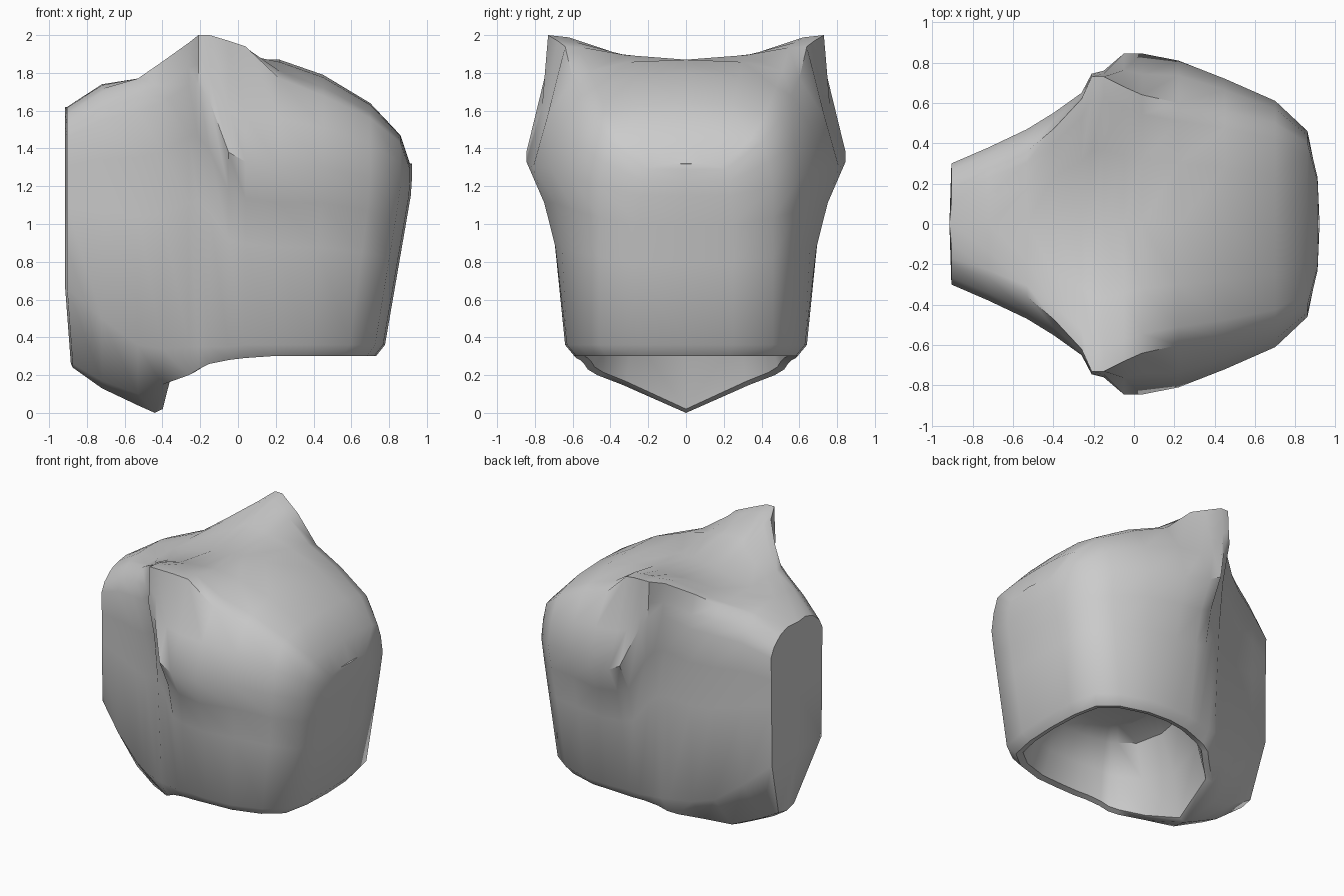
import bpy
import bmesh
from mathutils import Vector

cube = bpy.data.objects.get("Cube")
if cube:
    bpy.data.objects.remove(cube, do_unlink=True)

grey = bpy.data.materials.new("plain grey")
grey.use_nodes = True
grey.diffuse_color = (0.6, 0.6, 0.6, 1)
grey.node_tree.nodes["Principled BSDF"].inputs["Base Color"].default_value = (0.6, 0.6, 0.6, 1)

# Half cross-sections from face to back:
# x, roof z, shoulder (y, z), widest (y, z), lower edge (y, z), rim (y, z)
SECTIONS = [
    (-.905, 1.62, .2, 1.58, .3, 1.46, .29, .66, .09, .26),
    (-.72, 1.74, .27, 1.7, .38, 1.55, .37, .5, .15, .17),
    (-.53, 1.77, .36, 1.77, .47, 1.6, .43, .36, .22, .1),
    (-.4, 1.79, .47, 1.86, .55, 1.64, .5, .34, .34, .15),
    (-.26, 1.82, .62, 1.96, .65, 1.74, .57, .35, .47, .2),
    (-.21, 1.84, .73, 2, .745, 1.74, .59, .35, .52, .23),
    (-.15, 1.85, .73, 2, .76, 1.65, .6, .35, .54, .26),
    (-.05, 1.86, .68, 1.97, .845, 1.38, .62, .35, .56, .28),
    (.04, 1.87, .64, 1.94, .845, 1.33, .63, .36, .58, .29),
    (.22, 1.87, .6, 1.77, .81, 1.3, .64, .36, .59, .3),
    (.45, 1.79, .56, 1.68, .72, 1.3, .63, .36, .58, .3),
    (.7, 1.64, .5, 1.56, .61, 1.25, .56, .36, .52, .3),
    (.86, 1.47, .4, 1.43, .46, 1.2, .46, .36, .42, .3),
    (.91, 1.32, .21, 1.29, .24, 1.15, .25, .36, .23, .3),
]


def taper(x, y, z):
    """Draw the back wall in towards the rim."""
    if x > 0 and z < 1.18:
        x *= 1 - .19 * (1.18 - z)
    return Vector((x, y, z))


def section_row(x, top, sy, sz, wy, wz, ly, lz, ry, rz):
    """Points from roof to rim; sections through the ears curve upwards."""
    ear = sz > top
    inner, outer = (.35, .92) if ear else (.12, .6)
    side_y, side_z = (.5, .6) if ear else (.65, .45)
    waist = .55 if ear else .65
    profile = [
        (0, top),
        (sy * .5, top + (sz - top) * inner),
        (sy * .85, top + (sz - top) * outer),
        (sy, sz),
        (sy + (wy - sy) * side_y, sz + (wz - sz) * side_z),
        (wy, wz),
        (ly + (wy - ly) * waist, lz + (wz - lz) * .8),
        (ly + (wy - ly) * .3, lz + (wz - lz) * .55),
        (ly, lz),
    ]
    row = [taper(x, y, z) for y, z in profile]
    return row + [taper(x * .95 if x > 0 else x, ry, rz)]


def centre_row(row, shift):
    return [Vector((p.x + shift, 0, p.z)) for p in row]


bm = bmesh.new()


def add_face(points):
    """Add a face, skipping repeated corners."""
    unique = []
    for p in points:
        if all((p - q).length > 1e-4 for q in unique):
            unique.append(p)
    if len(unique) > 2:
        bm.faces.new([bm.verts.new(p) for p in unique])


def bridge(row_a, row_b):
    for i in range(len(row_a) - 1):
        add_face((row_a[i], row_a[i + 1], row_b[i + 1], row_b[i]))


# Outer shell, with the flat face and the rounded back closed on the centre line
rows = [section_row(*s) for s in SECTIONS]
rows[0][-1].x += .03
rows = [centre_row(rows[0], -.01)] + rows + [centre_row(rows[-1], .01)]
for a, b in zip(rows, rows[1:]):
    bridge(a, b)

# Pointed chin underside, closed forward of the opening
tip = Vector((-.44, 0, 0))
chin = [rows[i][-1] for i in range(4)]
keel = [Vector((p.x, 0, p.z - .02 * i)) for i, p in enumerate(chin)]
keel[0] = chin[0]
for i in range(3):
    add_face((chin[i], chin[i + 1], keel[i + 1], keel[i]))
add_face((chin[3], rows[4][-1], tip, keel[3]))

# Rolled rim and shallow domed hollow
rim = [tip] + [r[-1] for r in rows[4:]]
lining = [rim]
for scale, blend in ((.93, .03), (.84, .5), (.66, .9), (.4, 1)):
    lining.append([Vector((.15 + (p.x - .15) * scale, p.y * scale,
                           p.z + (.68 - p.z) * blend)) for p in rim])
lining.append([Vector((p.x, 0, p.z)) for p in lining[-1]])
for a, b in zip(lining, lining[1:]):
    bridge(a, b)

# Mirror the half across the centre plane and weld
copy = bmesh.ops.duplicate(bm, geom=bm.verts[:] + bm.edges[:] + bm.faces[:])["geom"]
for v in copy:
    if isinstance(v, bmesh.types.BMVert):
        v.co.y *= -1
bmesh.ops.remove_doubles(bm, verts=bm.verts[:], dist=.0005)

# Chin corner leans to one side
for v in bm.verts:
    if v.co.x < -.85 and v.co.z < .4:
        v.co.y += .08
bmesh.ops.recalc_face_normals(bm, faces=bm.faces[:])

mesh = bpy.data.meshes.new("hollow_head")
bm.to_mesh(mesh)
bm.free()
mesh.materials.append(grey)
head = bpy.data.objects.new("hollow_head", mesh)
bpy.context.collection.objects.link(head)
bpy.context.view_layer.objects.active = head
head.select_set(True)
bpy.ops.object.shade_smooth_by_angle(angle=.75)
